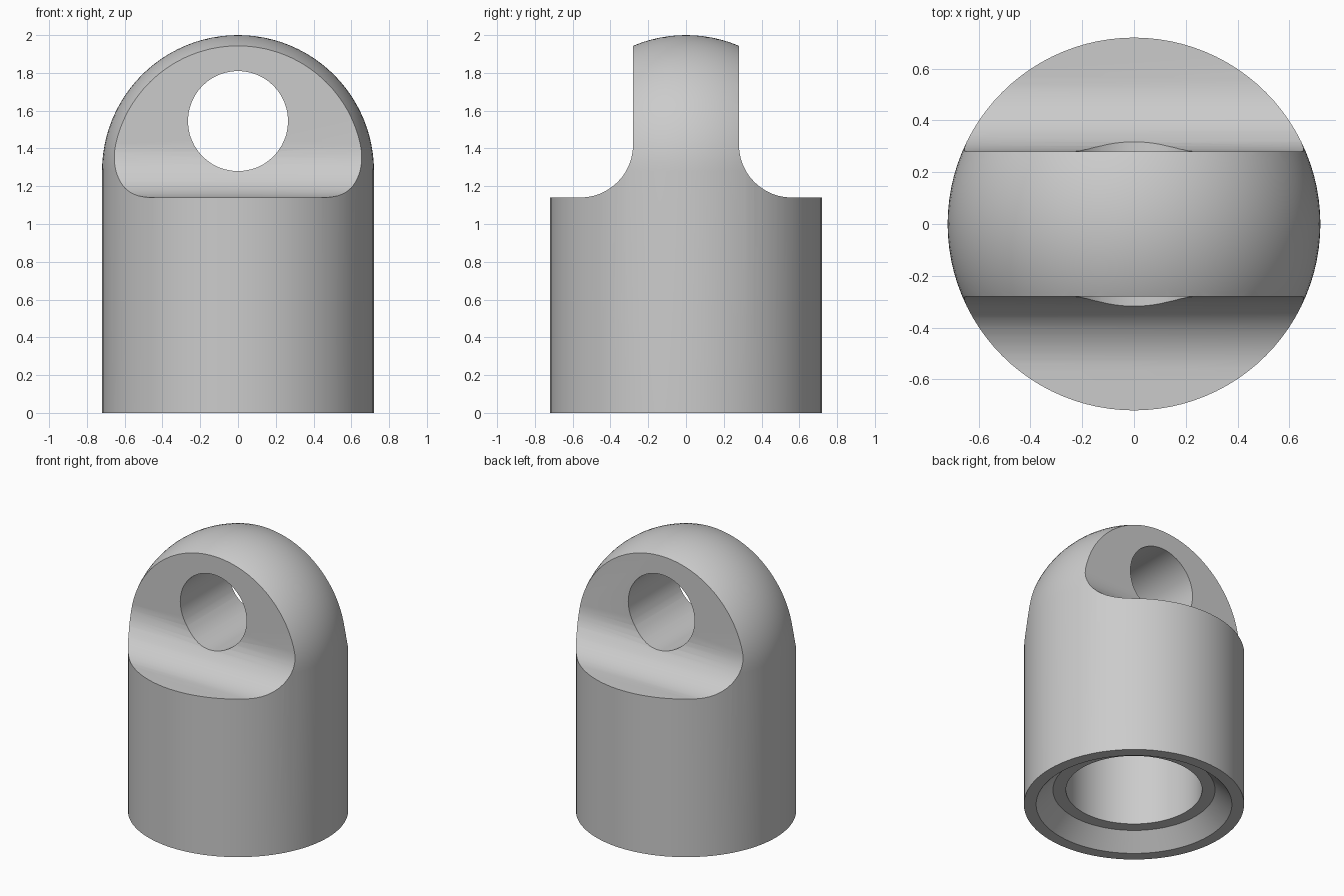
import bpy
import bmesh
from math import pi, sin, cos, radians
from mathutils import Vector

default = bpy.data.objects.get("Cube")
if default:
    bpy.data.objects.remove(default, do_unlink=True)

R = 0.72            # body radius
DOME_Z = 2 - R      # dome centre height
TAB = 0.28          # half thickness of the eyelet tab
SHELF = 1.14        # shoulder height
FILLET = 0.28       # fillet between shoulder and tab
HOLE_R, HOLE_Z = 0.265, 1.545

grey = bpy.data.materials.new("plain grey")
grey.use_nodes = True
colour = (0.6, 0.6, 0.6, 1)
grey.diffuse_color = colour
grey.node_tree.nodes["Principled BSDF"].inputs["Base Color"].default_value = colour


def make_object(name, bm):
    bmesh.ops.remove_doubles(bm, verts=bm.verts, dist=1e-5)
    bmesh.ops.recalc_face_normals(bm, faces=bm.faces)
    mesh = bpy.data.meshes.new(name)
    bm.to_mesh(mesh)
    bm.free()
    mesh.materials.append(grey)
    obj = bpy.data.objects.new(name, mesh)
    bpy.context.collection.objects.link(obj)
    return obj


def lathe(name, profile, steps=96):
    bm = bmesh.new()
    verts = [bm.verts.new((r, 0, z)) for r, z in profile]
    edges = [bm.edges.new(pair) for pair in zip(verts, verts[1:])]
    bmesh.ops.spin(bm, geom=verts + edges, cent=(0, 0, 0), axis=(0, 0, 1),
                   angle=2 * pi, steps=steps, use_merge=True)
    return make_object(name, bm)


def prism(name, outline, direction):
    bm = bmesh.new()
    face = bm.faces.new([bm.verts.new(p) for p in outline])
    grown = bmesh.ops.extrude_face_region(bm, geom=[face], use_keep_orig=True)
    moved = [g for g in grown["geom"] if isinstance(g, bmesh.types.BMVert)]
    bmesh.ops.translate(bm, verts=moved, vec=Vector(direction))
    return make_object(name, bm)


# Domed body with a chamfered blind bore in the base
dome = [(R * cos(a), DOME_Z + R * sin(a)) for a in (pi / 2 * i / 24 for i in range(24))]
bore = [(0, 0.9), (0.445, 0.9), (0.445, 0.11), (0.53, 0.11), (0.64, 0), (R, 0)]
body = lathe("eyelet_end_cap", bore + dome + [(0, 2)])

# Cutters: a filleted shoulder on each side and the round eye
cutters = []
for side, label in ((-1, "front"), (1, "back")):
    section = [(1, SHELF), (1, 2.2), (TAB, 2.2)]
    for i in range(13):
        a = pi / 2 * i / 12
        section.append((TAB + FILLET * (1 - cos(a)), SHELF + FILLET * (1 - sin(a))))
    outline = [(-1, side * y, z) for y, z in section]
    cutters.append(prism(label + "_shoulder_cutter", outline, (2, 0, 0)))

circle = [(HOLE_R * cos(2 * pi * i / 48), -1, HOLE_Z + HOLE_R * sin(2 * pi * i / 48))
          for i in range(48)]
cutters.append(prism("eye_cutter", circle, (0, 2, 0)))

bpy.ops.object.select_all(action="DESELECT")
bpy.context.view_layer.objects.active = body
body.select_set(True)
for cutter in cutters:
    cutter.hide_render = True
    cut = body.modifiers.new(cutter.name, "BOOLEAN")
    cut.operation = "DIFFERENCE"
    cut.solver = "EXACT"
    cut.object = cutter
    bpy.ops.object.modifier_apply(modifier=cut.name)
for cutter in cutters:
    bpy.data.objects.remove(cutter, do_unlink=True)

# Smooth curved walls, crisp cut edges
bpy.ops.object.shade_smooth_by_angle(angle=radians(18))
